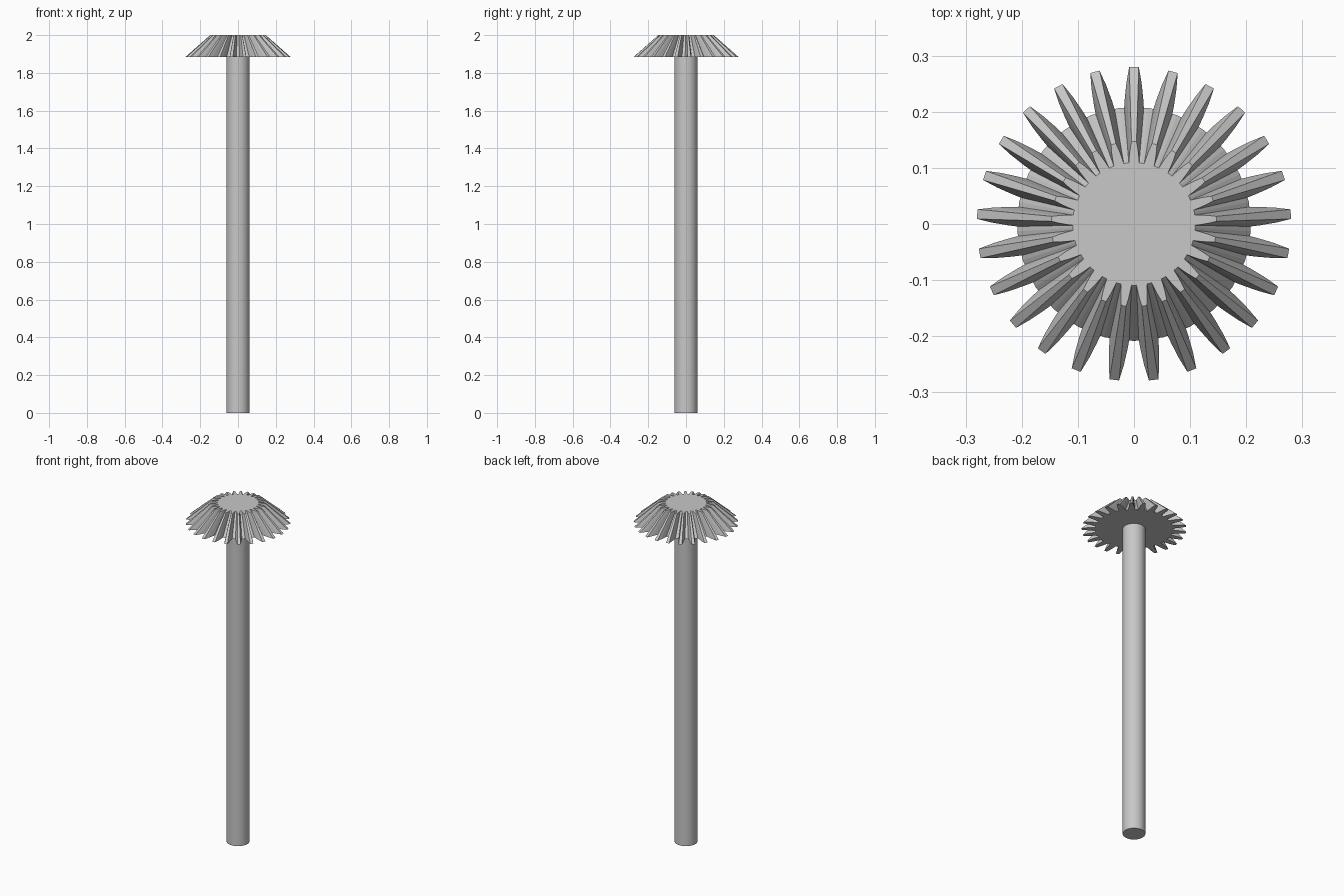
import bpy, bmesh, math

if "Cube" in bpy.data.objects:
    bpy.data.objects.remove(bpy.data.objects["Cube"], do_unlink=True)

TEETH = 25
GEAR_BOTTOM, GEAR_TOP = 1.883, 2.0
TOP_SCALE = 0.525            # the gear tapers towards a common apex
SHAFT_RADIUS = 0.061

grey = bpy.data.materials.new("plain grey")
grey.use_nodes = True
colour = (0.58, 0.58, 0.58, 1.0)
grey.diffuse_color = colour
grey.node_tree.nodes["Principled BSDF"].inputs["Base Color"].default_value = colour


def add_object(name, bm):
    bmesh.ops.recalc_face_normals(bm, faces=bm.faces)
    mesh = bpy.data.meshes.new(name)
    bm.to_mesh(mesh)
    bm.free()
    mesh.materials.append(grey)
    obj = bpy.data.objects.new(name, mesh)
    bpy.context.collection.objects.link(obj)
    return obj


# Half of one tooth outline at the large end: (radius, half width), root to tip
flank = [(0.207, 0.0175), (0.223, 0.0165), (0.252, 0.0135), (0.28, 0.0085)]
tooth = [(r, -w) for r, w in flank] + [(r, w) for r, w in reversed(flank)]

# Bevel gear: tooth outline repeated around the axis, then tapered upwards
outline = []
for i in range(TEETH):
    a = math.pi / 2 + i * math.tau / TEETH
    for r, t in tooth:
        outline.append((r * math.cos(a) - t * math.sin(a),
                        r * math.sin(a) + t * math.cos(a)))
    mid = a + math.pi / TEETH          # floor of the gap between teeth
    outline.append((0.2085 * math.cos(mid), 0.2085 * math.sin(mid)))

bm = bmesh.new()
low = [bm.verts.new((x, y, GEAR_BOTTOM)) for x, y in outline]
high = [bm.verts.new((x * TOP_SCALE, y * TOP_SCALE, GEAR_TOP)) for x, y in outline]
n = len(outline)
for i in range(n):
    j = (i + 1) % n
    bm.faces.new((low[i], low[j], high[j], high[i]))
bm.faces.new(high)
bm.faces.new(low[::-1])
add_object("bevel_gear", bm)

# Shaft: long round rod under the gear
bm = bmesh.new()
bmesh.ops.create_cone(bm, cap_ends=True, segments=48, radius1=SHAFT_RADIUS,
                      radius2=SHAFT_RADIUS, depth=GEAR_BOTTOM)
bmesh.ops.translate(bm, verts=bm.verts, vec=(0, 0, GEAR_BOTTOM / 2))
shaft = add_object("shaft", bm)
bpy.ops.object.select_all(action="DESELECT")
shaft.select_set(True)
bpy.context.view_layer.objects.active = shaft
bpy.ops.object.shade_smooth_by_angle(angle=math.radians(30))
